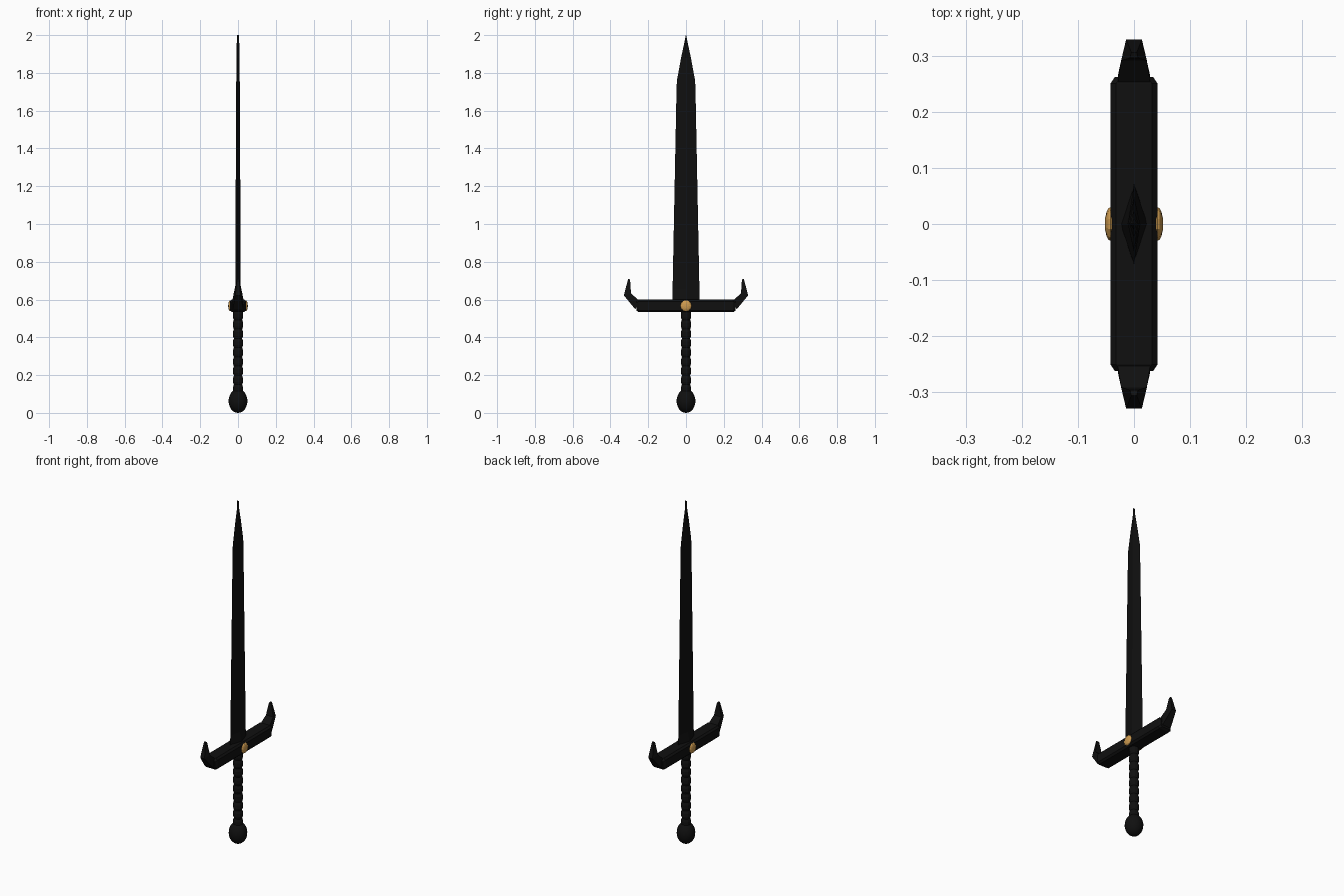
import bpy, bmesh, math
from mathutils import Matrix

if "Cube" in bpy.data.objects:
    bpy.data.objects.remove(bpy.data.objects["Cube"])


def material(name, rgb):
    m = bpy.data.materials.new(name)
    m.diffuse_color = (*rgb, 1)
    m.use_nodes = True
    m.node_tree.nodes["Principled BSDF"].inputs["Base Color"].default_value = m.diffuse_color
    return m


BLACK = material("black_steel", (0.005, 0.005, 0.005))
GOLD = material("gold", (0.62, 0.33, 0.08))


def finish(name, bm, mat, smooth=False):
    bmesh.ops.recalc_face_normals(bm, faces=bm.faces)
    me = bpy.data.meshes.new(name)
    bm.to_mesh(me)
    bm.free()
    me.materials.append(mat)
    for p in me.polygons:
        p.use_smooth = smooth
    ob = bpy.data.objects.new(name, me)
    bpy.context.collection.objects.link(ob)
    return ob


def loft(name, rings, mat, smooth=False):
    """Skin a closed tube through rings of equal point count."""
    bm = bmesh.new()
    loops = [[bm.verts.new(p) for p in r] for r in rings]
    n = len(loops[0])
    for a, b in zip(loops, loops[1:]):
        for i in range(n):
            j = (i + 1) % n
            bm.faces.new((a[i], a[j], b[j], b[i]))
    bm.faces.new(loops[0])
    bm.faces.new(loops[-1])
    return finish(name, bm, mat, smooth)


def circle(r, z, n=12):
    return [(r * math.cos(2 * math.pi * i / n), r * math.sin(2 * math.pi * i / n), z)
            for i in range(n)]


# Blade: diamond section (z, half thickness, half width)
blade = [(0.59, 0.024, 0.073), (0.655, 0.013, 0.071), (1.72, 0.011, 0.050),
         (1.76, 0.009, 0.048), (1.88, 0.008, 0.026), (1.95, 0.007, 0.011),
         (2.0, 0.005, 0.001)]
loft("blade", [[(t, 0, z), (0, w, z), (-t, 0, z), (0, -w, z)] for z, t, w in blade], BLACK)

# Crossguard: chamfered bar with slightly drawn-in ends
def octagon(y, hx, hz, c):
    pts = [(hx, hz - c), (hx - c, hz), (-hx + c, hz), (-hx, hz - c),
           (-hx, -hz + c), (-hx + c, -hz), (hx - c, -hz), (hx, -hz + c)]
    return [(x, y, 0.567 + z) for x, z in pts]


loft("crossguard", [octagon(y, hx, hz, 0.01) for y, hx, hz in
     [(-0.262, 0.034, 0.026), (-0.25, 0.042, 0.034),
      (0.25, 0.042, 0.034), (0.262, 0.034, 0.026)]], BLACK)

# Horns: (inner y, z), (outer y, z), inner and outer half thickness
horn = [((0.245, 0.592), (0.268, 0.548), 0.030, 0.028),
        ((0.291, 0.632), (0.329, 0.622), 0.023, 0.014),
        ((0.296, 0.706), (0.306, 0.710), 0.007, 0.005)]
for side, s in (("right", 1), ("left", -1)):
    loft("horn_" + side,
         [[(-t, s * a[0], a[1]), (t, s * a[0], a[1]), (u, s * b[0], b[1]), (-u, s * b[0], b[1])]
          for a, b, t, u in horn], BLACK)

# Grip: wrapped handle with evenly spaced ridges
rings = []
for i in range(9):
    z = 0.10 + i * 0.049
    rings += [circle(0.022, z), circle(0.027, z + 0.014), circle(0.027, z + 0.034)]
rings.append(circle(0.022, 0.545))
loft("grip", rings, BLACK)

# Pommel: slightly tall ball
bm = bmesh.new()
bmesh.ops.create_uvsphere(bm, u_segments=16, v_segments=12, radius=1,
    matrix=Matrix.Translation((0, 0, 0.063)) @ Matrix.Diagonal((0.05, 0.05, 0.063, 1)))
finish("pommel", bm, BLACK, True)

# Gold lens studs on both faces of the guard
for side, s in (("right", 1), ("left", -1)):
    bm = bmesh.new()
    bmesh.ops.create_uvsphere(bm, u_segments=10, v_segments=8, radius=1,
        matrix=Matrix.Translation((s * 0.042, 0, 0.567)) @ Matrix.Diagonal((0.010, 0.030, 0.030, 1))
        @ Matrix.Rotation(math.pi / 2, 4, 'Y'))
    finish("stud_" + side, bm, GOLD)
